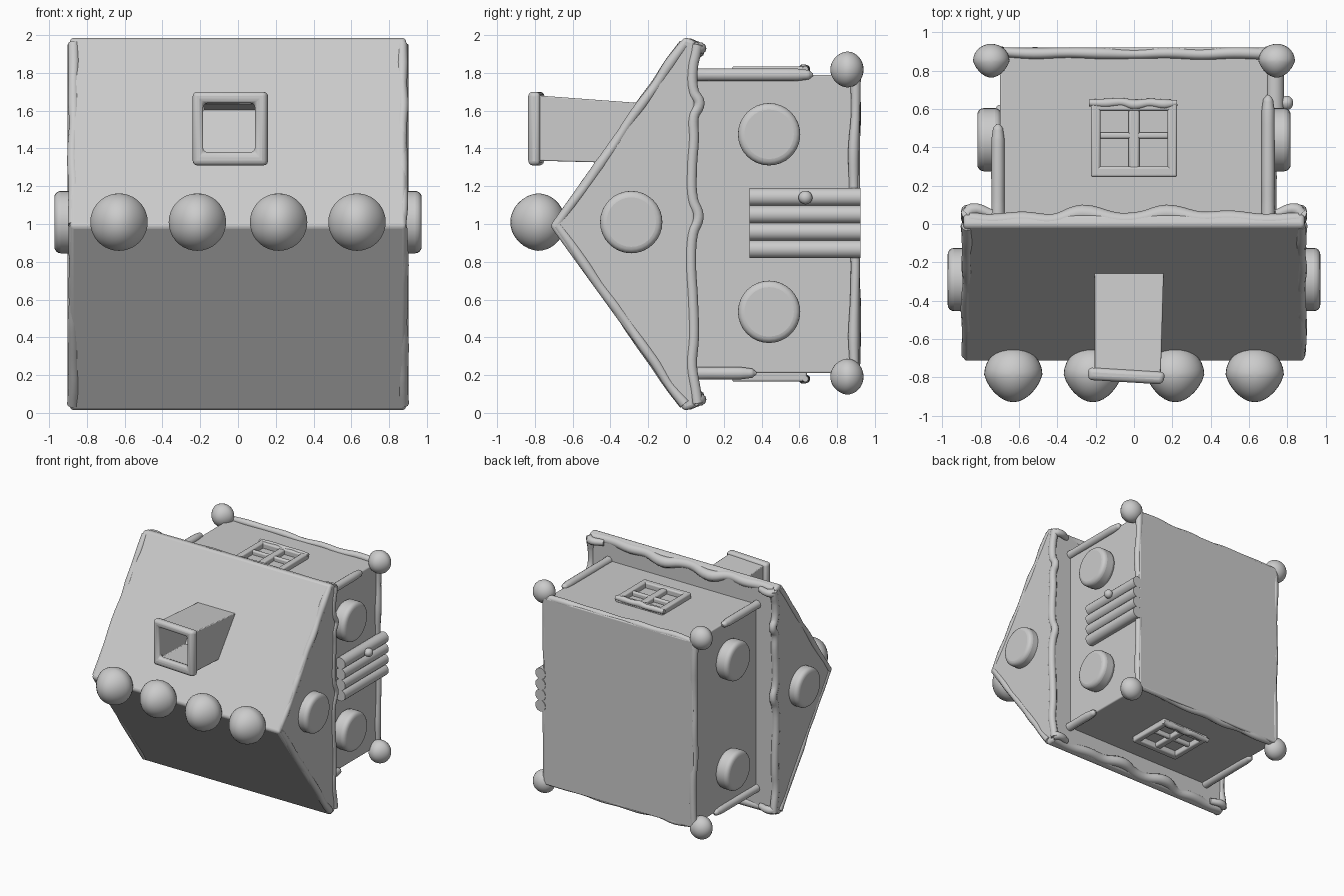
import bpy, bmesh, math, random
from mathutils import Vector, Matrix

if "Cube" in bpy.data.objects:
    bpy.data.objects.remove(bpy.data.objects["Cube"])
random.seed(4)


def add(name, bm, bevel=0, segs=3):
    me = bpy.data.meshes.new(name)
    bmesh.ops.recalc_face_normals(bm, faces=bm.faces)
    bm.to_mesh(me)
    bm.free()
    ob = bpy.data.objects.new(name, me)
    bpy.context.collection.objects.link(ob)
    if bevel:
        m = ob.modifiers.new("bevel", 'BEVEL')
        m.width, m.segments = bevel, segs
    bpy.ops.object.select_all(action='DESELECT')
    ob.select_set(True)
    bpy.context.view_layer.objects.active = ob
    bpy.ops.object.shade_smooth_by_angle(angle=math.radians(40))
    return ob


def box(name, lo, hi, bevel=0):
    lo, hi = Vector(lo), Vector(hi)
    bm = bmesh.new()
    bmesh.ops.create_cube(bm, size=1)
    for v in bm.verts:
        v.co = (lo + hi) / 2 + v.co * (hi - lo)
    return add(name, bm, bevel)


def icing(name, pts, radii, cyclic=False):
    """Piped icing: smooth tube of varying thickness with rounded ends."""
    cu = bpy.data.curves.new(name, 'CURVE')
    cu.dimensions = '3D'
    cu.bevel_depth, cu.bevel_resolution, cu.resolution_u = 1.0, 3, 5
    cu.use_fill_caps = True
    sp = cu.splines.new('BEZIER')
    sp.bezier_points.add(len(pts) - 1)
    sp.use_cyclic_u = cyclic
    for p, co, r in zip(sp.bezier_points, pts, radii):
        p.co, p.radius = co, r
        p.handle_left_type = p.handle_right_type = 'AUTO'
    ob = bpy.data.objects.new(name, cu)
    bpy.context.collection.objects.link(ob)
    bpy.ops.object.select_all(action='DESELECT')
    ob.select_set(True)
    bpy.context.view_layer.objects.active = ob
    bpy.ops.object.convert(target='MESH')
    bpy.ops.object.shade_smooth_by_angle(angle=math.radians(60))


def wavy(name, a, b, r, n=9, jitter=0.006):
    a, b = Vector(a), Vector(b)
    pts = [a.lerp(b, i / n) + Vector([random.uniform(-jitter, jitter) for _ in range(3)]) for i in range(n + 1)]
    icing(name, pts, [r * random.uniform(0.85, 1.15) for _ in pts])


def gumdrop(name, c, rx, ry, rz, pinch):
    bm = bmesh.new()
    bmesh.ops.create_uvsphere(bm, u_segments=28, v_segments=18, radius=1)
    for v in bm.verts:
        t = max(0, -v.co.y)
        v.co = Vector(c) + Vector((v.co.x * rx * (1 - pinch * t), v.co.y * ry, v.co.z * rz * (1 - 0.08 * t)))
    add(name, bm)


def disc(name, c, r, thick):
    # Button candy: cylinder facing x with heavily rounded rims
    bm = bmesh.new()
    bmesh.ops.create_cone(bm, cap_ends=True, segments=32, radius1=r, radius2=r, depth=thick,
                          matrix=Matrix.Translation(c) @ Matrix.Rotation(math.pi / 2, 4, 'Y'))
    ob = add(name, bm, 0.034, 4)
    ob.modifiers["bevel"].angle_limit = math.radians(50)


# House body, lying on its back
box("house_body", (-0.70, 0, 0.21), (0.70, 0.92, 1.79), 0.01)

# Roof prism
bm = bmesh.new()
ends = [[bm.verts.new((x, y, z)) for y, z in ((-0.72, 0.99), (-0.01, 1.99), (0.05, 1.97), (0.05, 0.03), (-0.01, 0.01))]
        for x in (-0.89, 0.89)]
for e in ends:
    bm.faces.new(e)
for i in range(5):
    j = (i + 1) % 5
    bm.faces.new((ends[0][i], ends[0][j], ends[1][j], ends[1][i]))
add("roof", bm, 0.02)

# Icing on eaves, gable edges and gable bases
for top in (0, 1):
    z0, s = (1.945, -1) if top else (0.055, 1)
    xs = [-0.86, -0.75, -0.58, -0.42, -0.27, -0.08, 0.03, 0.17, 0.35, 0.5, 0.68, 0.86]
    ys = [0.03, 0.02, 0.03, 0.02, 0.06, 0.025, 0.03, 0.06, 0.03, 0.035, 0.02, 0.03]
    icing("eave_icing", [(x, y - 0.005, z0 + s * (y - 0.02) * 0.6) for x, y in zip(xs, ys)],
          [0.038 + 0.2 * (y - 0.02) for y in ys])
for s in (-1, 1):
    x = 0.872 * s
    for z, zm in ((1.955, 1), (0.045, -1)):
        wavy("gable_edge_icing", (x, -0.68, 0.995), (x, -0.01, z), 0.027, 9, 0.004)
    zs = [0.05, 0.12, 0.25, 0.4, 0.6, 0.8, 0.95, 1.04, 1.13, 1.3, 1.45, 1.57, 1.64, 1.7, 1.83, 1.9, 1.95]
    ys = [0.06, 0.05, 0.03, 0.04, 0.035, 0.025, 0.035, 0.065, 0.035, 0.03, 0.04, 0.04, 0.07, 0.04, 0.035, 0.05, 0.06]
    icing("gable_base_icing", [(x, y, z) for y, z in zip(ys, zs)], [0.03] * len(zs))
    # underside drips linking the gable icing
    for z in (1.93, 0.07):
        icing("corner_drip", [(x, 0.05, z), (x * 0.97, 0.075, z), (x * 0.85, 0.05, z)], [0.035, 0.032, 0.025])

# Icing columns down the wall corners
for x, z, end in ((-0.71, 1.79, 0.50), (0.70, 1.79, 0.65), (-0.70, 0.21, 0.60), (0.71, 0.21, 0.35)):
    icing("corner_icing", [(x, y, z) for y in (0.03, 0.12, 0.25, end - 0.06, end, end + 0.022)],
          [0.036, 0.034, 0.035, 0.034, 0.026, 0.008])

# Icing round the base
base = [(-0.70, 0.21), (0.70, 0.21), (0.70, 1.79), (-0.70, 1.79)]
for i in range(4):
    a, b = base[i], base[(i + 1) % 4]
    wavy("base_icing", (a[0], 0.892, a[1]), (b[0], 0.892, b[1]), 0.027, 8, 0.007)
box("floor_board", (-0.71, 0.88, 0.20), (0.71, 0.92, 1.80), 0.01)

# Round sweets on ridge and base corners
for x in (-0.63, -0.215, 0.215, 0.63):
    gumdrop("ridge_sweet", (x, -0.785, 1.01), 0.152, 0.145, 0.152, 0.22)
for x in (-0.745, 0.745):
    for z in (0.192, 1.818):
        gumdrop("corner_sweet", (x, 0.852, z), 0.095, 0.088, 0.095, 0.22)

# Button sweets on walls and gables
for s in (-1, 1):
    for z in (0.535, 1.475):
        disc("wall_sweet", (s * 0.755, 0.44, z), 0.165, 0.125)
    disc("gable_sweet", (s * 0.915, -0.29, 1.01), 0.165, 0.115)

# Door of wafer rolls with a knob
for i in range(4):
    bm = bmesh.new()
    bmesh.ops.create_cone(bm, cap_ends=True, segments=20, radius1=0.048, radius2=0.048, depth=0.59,
                          matrix=Matrix.Translation((0.735, 0.63, 0.867 + i * 0.092)) @ Matrix.Rotation(math.pi / 2, 4, 'X'))
    add("door_roll", bm)
gumdrop("door_knob", (0.797, 0.632, 1.14), 0.034, 0.037, 0.036, 0)

# Windows on both side walls (upper and lower)
for z, s in ((1.79, 1), (0.21, -1)):
    def bar(x0, y0, x1, y1, h):
        zz = sorted((z - s * 0.01, z + s * h))
        box("window_bar", (x0, y0, zz[0]), (x1, y1, zz[1]), 0.012)
    bar(-0.225, 0.245, -0.175, 0.63, 0.045)
    bar(0.175, 0.245, 0.225, 0.63, 0.045)
    bar(-0.225, 0.245, 0.225, 0.30, 0.045)
    bar(-0.225, 0.59, 0.225, 0.64, 0.045)
    bar(-0.028, 0.26, 0.028, 0.62, 0.038)
    bar(-0.20, 0.445, 0.20, 0.478, 0.035)
    icing("window_icing", [(x, y, z + s * 0.03) for x, y in ((-0.235, 0.632), (-0.15, 0.63), (-0.06, 0.635),
          (0.0, 0.622), (0.08, 0.632), (0.16, 0.625), (0.225, 0.632))],
          [0.018, 0.024, 0.022, 0.027, 0.022, 0.026, 0.016])

# Chimney: hollow square tube standing out of the front roof slope
def ring(bm, x0, x1, z0, z1, y):
    return [bm.verts.new((x, y, z)) for x, z in ((x0, z0), (x1, z0), (x1, z1), (x0, z1))]
bm = bmesh.new()
loops = [ring(bm, -0.205, 0.155, 1.32, 1.64, -0.24), ring(bm, -0.205, 0.14, 1.335, 1.68, -0.78),
         ring(bm, -0.185, 0.09, 1.37, 1.635, -0.78), ring(bm, -0.185, 0.10, 1.36, 1.60, -0.24)]
for k in range(4):
    a, b = loops[k], loops[(k + 1) % 4]
    for i in range(4):
        j = (i + 1) % 4
        bm.faces.new((a[i], a[j], b[j], b[i]))
add("chimney", bm, 0.006, 2)

# Chimney rim icing, tilted slightly
bm = bmesh.new()
rims = [ring(bm, -0.24, 0.165, 1.31, 1.70, -0.76), ring(bm, -0.24, 0.15, 1.31, 1.70, -0.825),
        ring(bm, -0.185, 0.09, 1.38, 1.64, -0.825), ring(bm, -0.185, 0.09, 1.38, 1.64, -0.76)]
for k in range(4):
    a, b = rims[k], rims[(k + 1) % 4]
    for i in range(4):
        j = (i + 1) % 4
        bm.faces.new((a[i], a[j], b[j], b[i]))
for v in bm.verts:
    v.co.y -= 0.06 * (v.co.x + 0.05)
add("chimney_rim", bm, 0.024)
